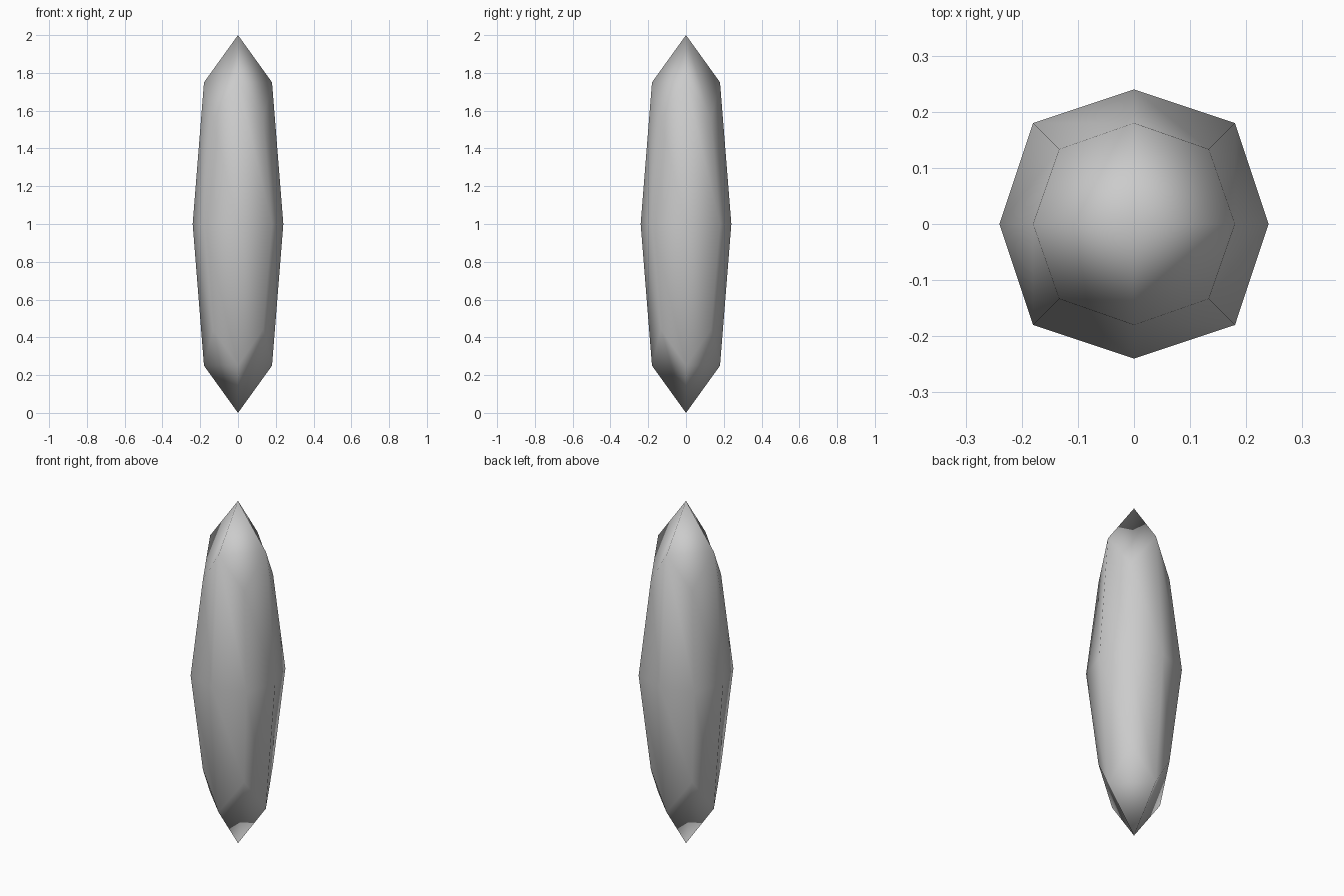
import bpy

if "Cube" in bpy.data.objects:
    bpy.data.objects.remove(bpy.data.objects["Cube"])

# Elongated crystal: a stretched cube rounded by one subdivision step
bpy.ops.mesh.primitive_cube_add(size=2, location=(0, 0, 1))
crystal = bpy.context.object
crystal.name = "crystal_shard"
crystal.scale = (0.24, 0.24, 1.0)
bpy.ops.object.transform_apply(location=False, rotation=False, scale=True)

# Single level, control-cage positions keep the pointed tips at full height
sub = crystal.modifiers.new("rounding", 'SUBSURF')
sub.levels = 1
sub.render_levels = 1
sub.use_limit_surface = False

# Smooth shading all over
bpy.ops.object.shade_smooth()
